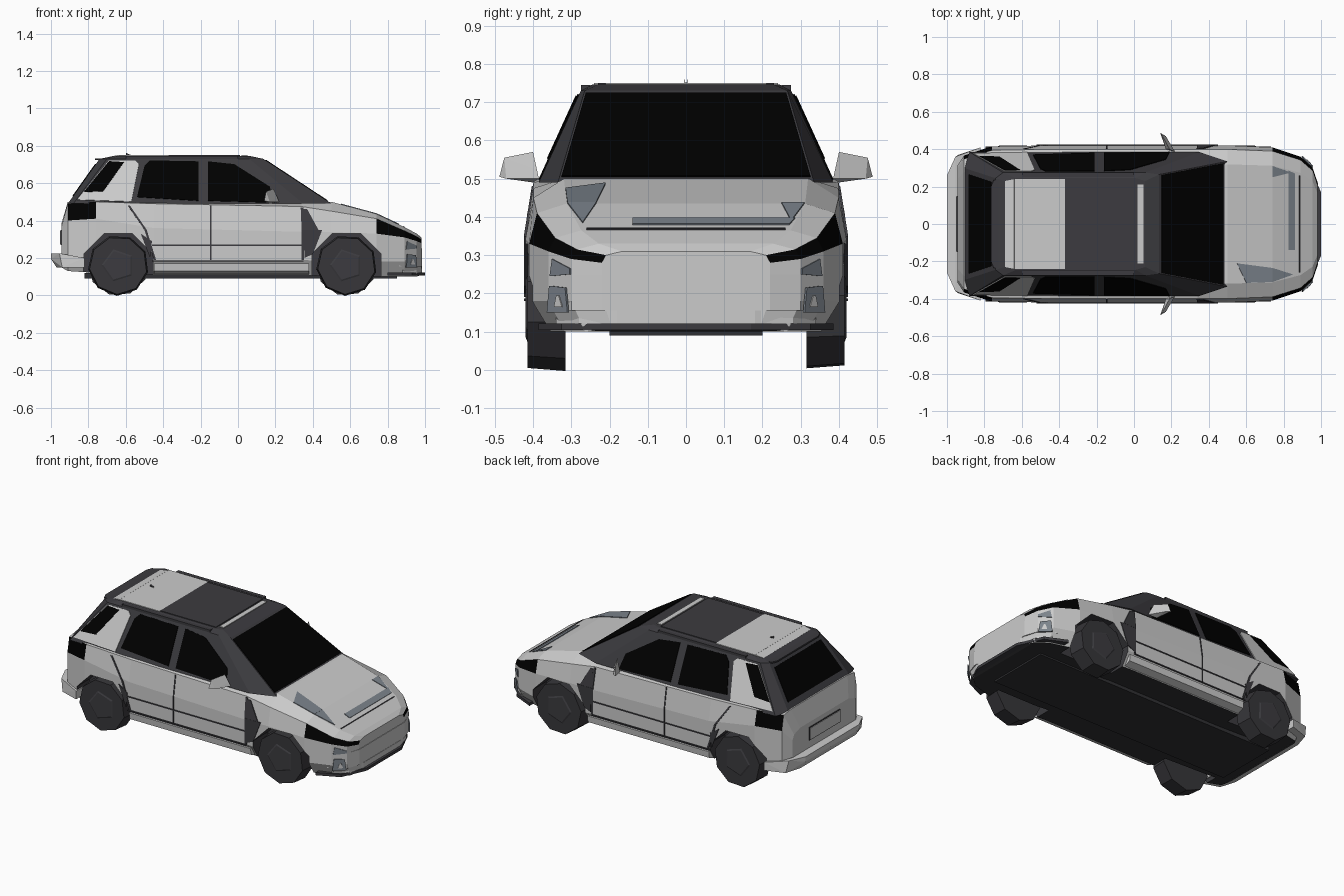
import bpy, bmesh, math
from mathutils import Vector, Matrix

cube = bpy.data.objects.get("Cube")
if cube:
    bpy.data.objects.remove(cube)


def material(name, r, g, b):
    m = bpy.data.materials.new(name)
    m.use_nodes = True
    m.diffuse_color = (r, g, b, 1)
    m.node_tree.nodes["Principled BSDF"].inputs["Base Color"].default_value = (r, g, b, 1)
    return m


SILVER = material("silver paint", .6, .6, .6)
DARK = material("dark trim", .045, .044, .05)
BLACK = material("black glass", 0, 0, 0)
UNDER = material("underbody", .03, .03, .033)
BLUE = material("blue grey", .2, .228, .262)
TYRE = material("tyre", .038, .037, .042)


def finish(name, bm, *mats):
    bmesh.ops.recalc_face_normals(bm, faces=bm.faces)
    me = bpy.data.meshes.new(name)
    bm.to_mesh(me)
    bm.free()
    for m in mats:
        me.materials.append(m)
    ob = bpy.data.objects.new(name, me)
    bpy.context.collection.objects.link(ob)
    return ob


def skin(bm, rings):
    """Join closed rings of points with quads and cap the ends."""
    vs = [[bm.verts.new(p) for p in ring] for ring in rings]
    n = len(vs[0])
    for a, b in zip(vs, vs[1:]):
        for i in range(n):
            j = (i + 1) % n
            bm.faces.new((a[i], a[j], b[j], b[i]))
    bm.faces.new(vs[0])
    bm.faces.new(vs[-1])


def mirrored(half):
    return half + [(x, -y, z) for x, y, z in reversed(half)]


def plate(name, pts, mat, both=True, lift=0.0, t=.004):
    """Thin flat plate on a surface, repeated on the other side if asked."""
    bm = bmesh.new()
    for s in ((1, -1) if both else (1,)):
        p = [Vector((x, y * s, z)) for x, y, z in pts]
        n = (p[1] - p[0]).cross(p[2] - p[0]).normalized()
        c = sum(p, Vector()) / len(p)
        if n.dot(c - Vector((c.x * .8, 0, .25))) < 0:
            n = -n
        skin(bm, [[v + n * (lift - t / 2) for v in p], [v + n * (lift + t) for v in p]])
    return finish(name, bm, mat)


def slab(name, half, z0, z1, mat):
    bm = bmesh.new()
    skin(bm, [mirrored([(x, y, z) for x, y in half]) for z in (z0, z1)])
    return finish(name, bm, mat)


def hull(name, pts, mat):
    bm = bmesh.new()
    for s in (1, -1):
        vs = [bm.verts.new((x, y * s, z)) for x, y, z in pts]
        bmesh.ops.convex_hull(bm, input=vs)
    return finish(name, bm, mat)


def drum(bm, x, y, z, r, r2, depth, sides, turn=0):
    rot = Matrix.Rotation(math.pi / 2 * (-1 if y > 0 else 1), 4, 'X') @ Matrix.Rotation(turn, 4, 'Z')
    bmesh.ops.create_cone(bm, cap_ends=True, segments=sides, radius1=r, radius2=r2,
                          depth=depth, matrix=Matrix.Translation((x, y, z)) @ rot)


# Lower body: x, half width, bottom, waist, belt, top
stations = [(-.945, .31, .15, .33, .36, .38), (-.91, .365, .13, .40, .49, .50),
            (-.76, .415, .12, .41, .50, .51), (-.45, .42, .11, .36, .49, .51),
            (.34, .42, .11, .34, .475, .50), (.50, .42, .10, .34, .45, .50),
            (.74, .41, .10, .33, .41, .435), (.89, .36, .10, .31, .345, .365),
            (.955, .30, .10, .29, .315, .33), (.98, .22, .11, .28, .30, .31)]
bm = bmesh.new()
skin(bm, [mirrored([(x, .88 * w, lo), (x, w, lo + .08), (x, w, mid), (x, .95 * w, belt), (x, .76 * w, top)])
          for x, w, lo, mid, belt, top in stations])
bmesh.ops.recalc_face_normals(bm, faces=bm.faces)
for f in bm.faces:
    c = f.calc_center_median()
    lamp_band = abs(c.y) > .3 and f.normal.z < .75
    lamp_tip = abs(c.y) > .235 and c.x > .955 and c.z > .27
    if f.normal.z < -.6:
        f.material_index = 2
    elif lamp_band and -.93 < c.x < -.76 and .42 < c.z < .49:
        f.material_index = 3
    elif lamp_tip or lamp_band and .74 < c.x < .94 and .30 < c.z < .38:
        f.material_index = 3
body = finish("body", bm, SILVER, DARK, UNDER, BLACK)

# Wheel arches
AXLES = (-.64, .58)
bm = bmesh.new()
for x in AXLES:
    for s in (1, -1):
        drum(bm, x, s * .39, .145, .2, .2, .24, 8, .39)
for f in bm.faces:
    f.material_index = 1
cutter = finish("arch_cutter", bm, SILVER, DARK, UNDER, BLACK)
cutter.hide_render = True
mod = body.modifiers.new("arches", 'BOOLEAN')
mod.operation = 'DIFFERENCE'
mod.solver = 'EXACT'
mod.object = cutter
bpy.context.view_layer.objects.active = body
bpy.ops.object.modifier_apply(modifier=mod.name)
bpy.data.objects.remove(cutter)

# Wheels
for label, x in zip(("rear", "front"), AXLES):
    for side, s in (("left", 1), ("right", -1)):
        bm = bmesh.new()
        drum(bm, x, s * .365, .16, .163, .155, .10, 9, .3)
        finish(f"{label}_{side}_wheel", bm, TYRE)
        bm = bmesh.new()
        drum(bm, x, s * .414, .16, .105, .08, .01, 5, .3)
        finish(f"{label}_{side}_hub", bm, DARK)

# Cabin with dark pillars
bm = bmesh.new()
skin(bm, [mirrored([(x, y, z) for x, y in half]) for z, half in (
    (.49, [(-.91, .30), (-.88, .385), (.35, .385), (.50, .335)]),
    (.73, [(-.74, .245), (-.70, .275), (.06, .275), (.135, .265)]),
    (.746, [(-.66, .22), (-.63, .245), (.01, .245), (.06, .23)]))])
finish("cabin", bm, DARK)


def on_side(pts):
    return [(x, .385 - (z - .49) * .458, z) for x, z in pts]


def on_ends(x0, x1, pts):
    """Points given as y, z on the sloped windscreen or tailgate."""
    return [(x0 + (x1 - x0) * (z - .49) / .24, y, z) for y, z in pts]


def trapezoid(a, z0, b, z1):
    return [(-a, z0), (a, z0), (b, z1), (-b, z1)]


plate("rear_quarter_panel", on_side([(-.86, .51), (-.57, .50), (-.53, .70), (-.55, .72), (-.69, .72)]), SILVER)
plate("quarter_window", on_side([(-.825, .55), (-.72, .555), (-.61, .71), (-.69, .715)]), BLACK, lift=.003)
plate("rear_door_window", on_side([(-.54, .525), (-.21, .505), (-.21, .715), (-.47, .72), (-.50, .69)]), BLACK)
plate("front_door_window", on_side([(-.16, .505), (.19, .495), (.17, .58), (-.02, .70), (-.16, .715)]), BLACK)
plate("windscreen", on_ends(.50, .135, trapezoid(.325, .505, .262, .722)), BLACK, False)
plate("rear_window", on_ends(-.91, -.74, trapezoid(.265, .53, .225, .70)), BLACK, False)


# Roof
def rect(x0, x1, y, z):
    return [(x0, -y, z), (x1, -y, z), (x1, y, z), (x0, y, z)]


plate("rear_roof_panel", rect(-.64, -.37, .24, .746), SILVER, False)
plate("rear_roof_edge", [(-.69, -.23, .7365), (-.69, .23, .7365), (-.64, .24, .746), (-.64, -.24, .746)],
      SILVER, False)
plate("front_roof_strip", rect(.02, .05, .21, .746), SILVER, False)
plate("sunroof", rect(-.37, .01, .23, .746), DARK, False)
slab("roof_spoiler", [(-.765, .20), (-.75, .235), (-.70, .24)], .724, .733, DARK)
hull("roof_rail", [(x, y, z) for x in (-.6, 0) for y in (.25, .275) for z in (.725, .745)], DARK)
hull("antenna", [(-.60, 0, .745), (-.56, .004, .745), (-.60, .004, .762)], DARK)

# Bumpers and lips
hull("rear_bumper", [(x, y * s, z) for s in (1, -1) for x, y, z in (
    (-.82, .41, .15), (-.82, .41, .20), (-.94, .37, .15), (-.955, .36, .225),
    (-.97, .27, .15), (-1, .26, .195), (-1, .26, .225))], SILVER)
slab("front_lip", [(.80, .385), (.93, .325), (1, .17)], .105, .122, DARK)
slab("front_lower_bumper", [(.88, .34), (.955, .28), (.985, .18)], .122, .155, SILVER)
slab("front_bumper", [(.86, .36), (.955, .30), (.983, .22)], .155, .25, SILVER)
slab("floor_pan", [(-.82, .2), (.85, .2)], .09, .12, UNDER)
hull("sill", [(x, y, z) for x in (-.45, .38) for y, z in ((.36, .11), (.415, .13), (.42, .17), (.36, .17))], SILVER)


# Door seams and trim lines
def on_door(pts):
    return [(x, .42 - max(0, z - .35) * .16, z) for x, z in pts]


def seam(name, x0, z0, x1, z1, width):
    plate(name, on_door([(x0, z0), (x0 + width, z0), (x1 + width, z1), (x1, z1)]), DARK)


seam("rear_door_seam_low", -.45, .19, -.50, .35, .012)
seam("rear_door_seam_high", -.50, .35, -.59, .48, .012)
seam("middle_door_seam_low", -.15, .19, -.15, .35, .007)
seam("middle_door_seam_high", -.15, .35, -.15, .48, .007)
seam("front_door_seam_low", .34, .19, .34, .35, .014)
seam("front_door_seam_high", .34, .35, .335, .47, .014)
for name, z in (("side_moulding", .265), ("sill_seam", .18)):
    plate(name, on_door([(-.46, z), (.35, z), (.35, z + .007), (-.46, z + .007)]), DARK)
plate("front_arch_trim", on_door([(.352, .35), (.45, .35), (.40, .22), (.355, .20)]), DARK)
plate("front_wing_gap", on_door([(.352, .35), (.43, .35), (.37, .46), (.35, .46)]), DARK)
plate("rear_arch_trim", on_door([(-.46, .29), (-.52, .33), (-.47, .20)]), DARK)


# Bonnet markings
def on_hood(pts):
    return [(x, y, .5 - (x - .5) * .271 if x <= .74 else .435 - (x - .74) * .467) for x, y in pts]


plate("bonnet_strip", on_hood([(.825, -.14), (.86, -.14), (.86, .27), (.825, .285)]), BLUE, False)
plate("bonnet_patch", on_hood([(.55, -.21), (.74, -.235), (.74, -.31), (.60, -.315)]), BLUE, False)
plate("bonnet_patch_front", on_hood([(.74, -.235), (.85, -.27), (.74, -.31)]), BLUE, False)
plate("bonnet_patch_left", on_hood([(.74, .25), (.84, .275), (.74, .31)]), BLUE, False)
plate("bonnet_seam", on_hood([(.883, -.26), (.888, -.26), (.888, .26), (.883, .26)]), DARK, False)


# Front corner lamps
def on_corner(pts):
    return [(.89 + .065 * t, .36 - .06 * t, z) for t, z in pts]


plate("upper_fog_recess", on_corner([(.1, .245), (.98, .25), (.98, .265), (.2, .29)]), BLUE)
plate("lower_fog_recess", on_corner([(.05, .15), (.95, .15), (.85, .215), (.15, .22)]), BLUE, lift=.006)
plate("fog_lamp", on_corner([(.4, .165), (.75, .165), (.6, .195), (.5, .195)]), SILVER, lift=.009)

# Tailgate plate
plate("plate_surround", [(-.946, -.15, .27), (-.946, .15, .27), (-.946, .15, .35), (-.946, -.15, .35)], DARK, False)
plate("plate_panel", [(-.949, -.145, .275), (-.949, .145, .275), (-.949, .145, .345), (-.949, -.145, .345)],
      SILVER, False)

# Door mirrors
hull("door_mirror", [(.22, .385, .50), (.21, .39, .525), (.19, .40, .57), (.15, .475, .555),
                     (.14, .488, .505), (.17, .47, .50), (.17, .40, .49)], SILVER)
